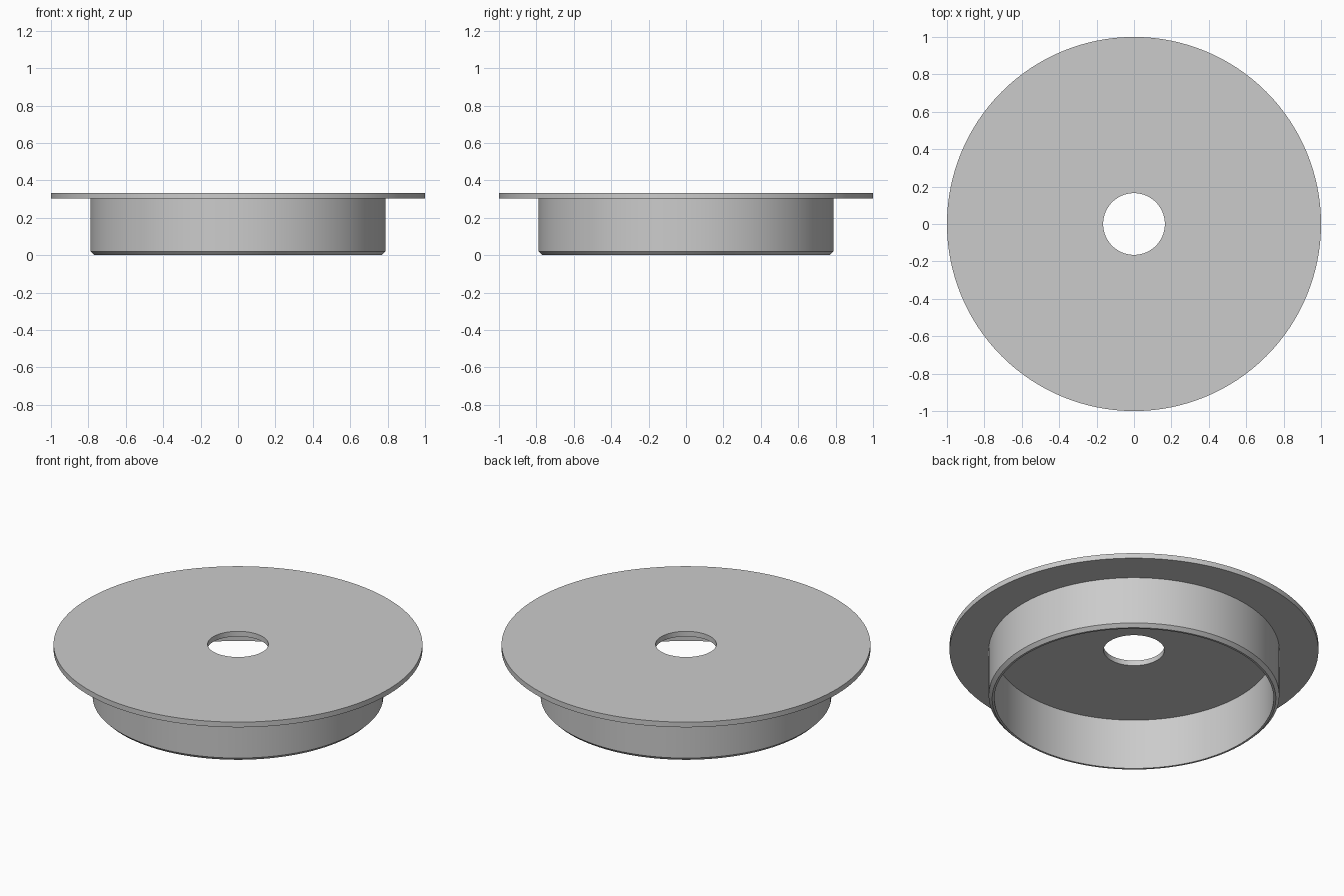
import bpy
import bmesh
import math
from mathutils import Matrix

cube = bpy.data.objects.get("Cube")
if cube:
    bpy.data.objects.remove(cube, do_unlink=True)

SEGMENTS = 128
HEIGHT, PLATE = 0.333, 0.031
HOLE_R, FLANGE_R = 0.165, 1.0
COLLAR_R, WALL, CHAMFER = 0.788, 0.031, 0.019
under = HEIGHT - PLATE

# Plain grey material
grey = bpy.data.materials.new("plain grey")
grey.use_nodes = True
colour = (0.6, 0.6, 0.6, 1)
grey.diffuse_color = colour
grey.node_tree.nodes["Principled BSDF"].inputs["Base Color"].default_value = colour


def lathe(name, profile, material):
    """Revolve a closed (radius, z) profile about the z axis."""
    bm = bmesh.new()
    rings = []
    for i in range(SEGMENTS):
        turn = Matrix.Rotation(math.tau * i / SEGMENTS, 3, 'Z')
        rings.append([bm.verts.new(turn @ Matrix.Identity(3).col[0] * r) for r, z in profile])
        for vert, (r, z) in zip(rings[-1], profile):
            vert.co.z = z
    n = len(profile)
    for i, ring in enumerate(rings):
        after = rings[(i + 1) % SEGMENTS]
        for j in range(n):
            k = (j + 1) % n
            bm.faces.new((ring[j], after[j], after[k], ring[k]))
    bmesh.ops.recalc_face_normals(bm, faces=bm.faces)
    mesh = bpy.data.meshes.new(name)
    bm.to_mesh(mesh)
    bm.free()
    mesh.materials.append(material)
    obj = bpy.data.objects.new(name, mesh)
    bpy.context.collection.objects.link(obj)
    bpy.ops.object.select_all(action='DESELECT')
    obj.select_set(True)
    bpy.context.view_layer.objects.active = obj
    bpy.ops.object.shade_smooth_by_angle(angle=math.radians(30))
    return obj


# Flanged cap: pierced top plate with a hollow, chamfered collar below
lathe("flanged_cap", [
    (HOLE_R, HEIGHT),
    (HOLE_R, under),
    (COLLAR_R - WALL, under),
    (COLLAR_R - WALL, 0),
    (COLLAR_R - CHAMFER, 0),
    (COLLAR_R, CHAMFER),
    (COLLAR_R, under),
    (FLANGE_R, under),
    (FLANGE_R, HEIGHT),
], grey)
